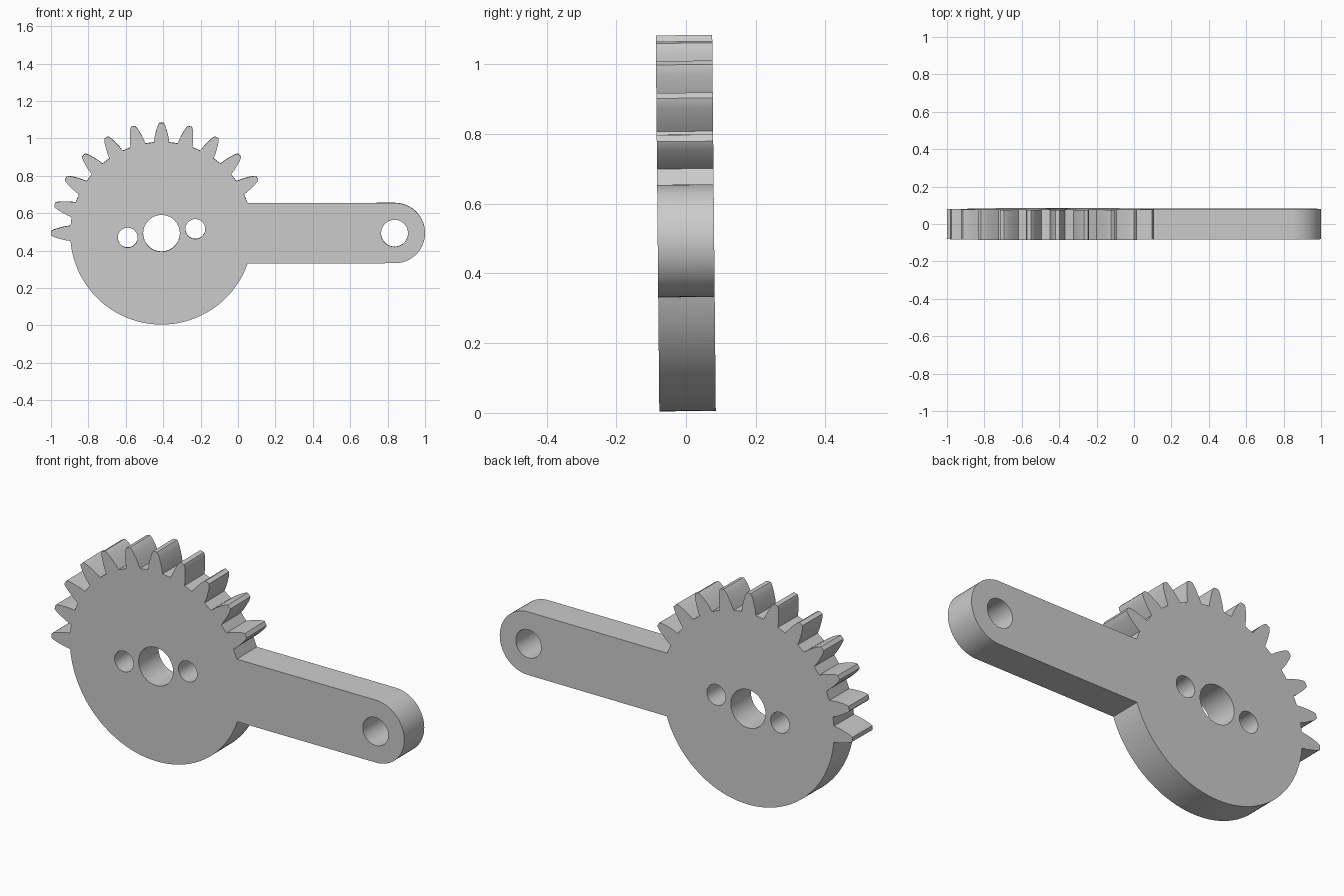
import bpy, bmesh
from math import sin, cos, asin, degrees, radians
from mathutils import Vector

if "Cube" in bpy.data.objects:
    bpy.data.objects.remove(bpy.data.objects["Cube"])

HUB = Vector((-0.409, 0.493))
ROOT = 0.488
THICK = 0.162
ARM_END = Vector((0.839, 0.494))
ARM_R = 0.161


def polar(center, radius, angle):
    a = radians(angle)
    return center + radius * Vector((cos(a), sin(a)))


def arc(center, radius, start, end, steps):
    return [polar(center, radius, start + (end - start) * i / steps) for i in range(steps + 1)]


def tooth(angle):
    """Curved tooth flanks, listed counterclockwise."""
    flank = [(ROOT, 0.041), (0.515, 0.037), (0.54, 0.031), (0.565, 0.024), (0.582, 0.017), (0.591, 0.011)]
    rise = [polar(HUB, r, angle - degrees(w / r)) for r, w in flank]
    fall = [polar(HUB, r, angle + degrees(w / r)) for r, w in reversed(flank)]
    return rise + fall


# Outline: rounded arm, toothed sector, then plain round rim
joint = degrees(asin(ARM_R / ROOT))
outline = arc(ARM_END, ARM_R, -90, 90, 32)
outline.append(polar(HUB, ROOT, joint))
for i in range(11):
    outline += tooth(30 + 15 * i)
outline += arc(HUB, ROOT, 186, 360 - joint, 64)

# Holes: shaft, two screws and arm pivot
holes = [(HUB, 0.098), (Vector((-0.59, 0.47)), 0.053),
         (Vector((-0.228, 0.516)), 0.053), (Vector((0.837, 0.493)), 0.072)]
loops = [outline] + [arc(c, r, 0, 360, 48)[:-1] for c, r in holes]

# Fill the flat profile and extrude it to a plate
bm = bmesh.new()
for loop in loops:
    verts = [bm.verts.new((p.x, -THICK / 2, p.y)) for p in loop]
    for a, b in zip(verts, verts[1:] + verts[:1]):
        bm.edges.new((a, b))
bmesh.ops.triangle_fill(bm, use_beauty=True, use_dissolve=False, edges=bm.edges[:])
result = bmesh.ops.extrude_face_region(bm, geom=bm.faces[:], use_keep_orig=True)
moved = [g for g in result["geom"] if isinstance(g, bmesh.types.BMVert)]
bmesh.ops.translate(bm, verts=moved, vec=(0, THICK, 0))
bmesh.ops.recalc_face_normals(bm, faces=bm.faces[:])

mesh = bpy.data.meshes.new("gear_crank_arm")
bm.to_mesh(mesh)
bm.free()
crank = bpy.data.objects.new("gear_crank_arm", mesh)
bpy.context.collection.objects.link(crank)

# The plate leans very slightly forward
crank.rotation_euler.x = 0.0095
crank.location.y = 0.0045

# Plain grey finish
grey = bpy.data.materials.new("light_grey")
grey.use_nodes = True
grey.diffuse_color = (0.6, 0.6, 0.6, 1)
grey.node_tree.nodes["Principled BSDF"].inputs["Base Color"].default_value = (0.6, 0.6, 0.6, 1)
mesh.materials.append(grey)

bpy.ops.object.select_all(action="DESELECT")
crank.select_set(True)
bpy.context.view_layer.objects.active = crank
bpy.ops.object.shade_smooth_by_angle(angle=radians(25))
